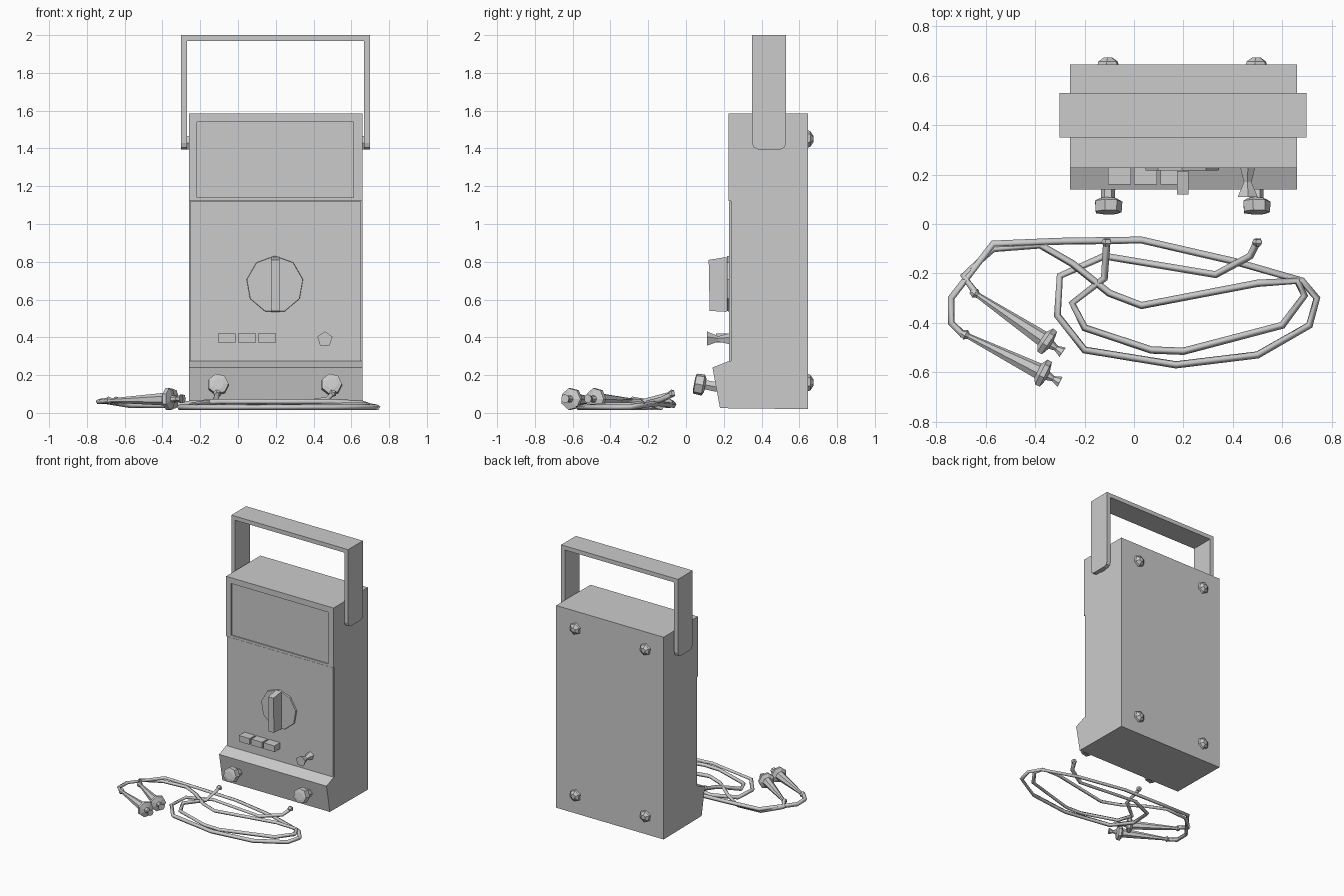
import bpy, bmesh, math
from mathutils import Vector

if "Cube" in bpy.data.objects:
    bpy.data.objects.remove(bpy.data.objects["Cube"])


def finish(name, bm):
    bmesh.ops.recalc_face_normals(bm, faces=bm.faces)
    me = bpy.data.meshes.new(name)
    bm.to_mesh(me)
    bm.free()
    ob = bpy.data.objects.new(name, me)
    bpy.context.collection.objects.link(ob)
    return ob


def prism(name, pts, axis, a, b):
    """Extrude a 2D outline along x (pts = y,z) or y (pts = x,z)."""
    bm = bmesh.new()

    def co(p, t):
        return (t, p[0], p[1]) if axis == 'x' else (p[0], t, p[1])
    f = bm.faces.new([bm.verts.new(co(p, a)) for p in pts])
    ext = bmesh.ops.extrude_face_region(bm, geom=[f])
    vec = Vector((b - a, 0, 0)) if axis == 'x' else Vector((0, b - a, 0))
    bmesh.ops.translate(bm, vec=vec, verts=[v for v in ext['geom'] if isinstance(v, bmesh.types.BMVert)])
    return finish(name, bm)


def box(name, x0, x1, y0, y1, z0, z1):
    return prism(name, [(x0, z0), (x1, z0), (x1, z1), (x0, z1)], 'y', y0, y1)


def lathe(name, start, direction, profile, sides=6, spin=0.0):
    """Revolve (distance, radius) pairs about an axis."""
    bm = bmesh.new()
    q = Vector(direction).to_track_quat('Z', 'Y')
    rings = []
    for d, r in profile:
        rings.append([bm.verts.new(Vector(start) + q @ Vector((
            r * math.cos(spin + math.tau * i / sides), r * math.sin(spin + math.tau * i / sides), d)))
            for i in range(sides)])
    for lo, hi in zip(rings, rings[1:]):
        for i in range(sides):
            j = (i + 1) % sides
            bm.faces.new((lo[i], lo[j], hi[j], hi[i]))
    bm.faces.new(rings[0])
    bm.faces.new(rings[-1])
    return finish(name, bm)


def cable(name, pts, radius=0.015):
    cu = bpy.data.curves.new(name, 'CURVE')
    cu.dimensions = '3D'
    cu.bevel_depth = radius
    cu.bevel_resolution = 0
    cu.use_fill_caps = True
    sp = cu.splines.new('POLY')
    sp.points.add(len(pts) - 1)
    for p, c in zip(sp.points, pts):
        p.co = (*c, 1)
    ob = bpy.data.objects.new(name, cu)
    bpy.context.collection.objects.link(ob)
    bpy.ops.object.select_all(action='DESELECT')
    ob.select_set(True)
    bpy.context.view_layer.objects.active = ob
    bpy.ops.object.convert(target='MESH')


# Case with the projecting socket foot
X0, X1 = -0.26, 0.66
prism("case", [(0.645, 0.02), (0.645, 1.585), (0.237, 1.585), (0.237, 0.275),
               (0.228, 0.275), (0.14, 0.24), (0.18, 0.025)], 'x', X0, X1)

# Front plate and display with a raised bezel
box("front_plate", -0.255, 0.652, 0.228, 0.24, 0.275, 1.12)
box("display", -0.217, 0.612, 0.234, 0.24, 1.14, 1.54)
box("bezel_top", X0, X1, 0.226, 0.24, 1.54, 1.585)
box("bezel_bottom", X0, X1, 0.226, 0.24, 1.122, 1.14)
box("bezel_left", X0, -0.217, 0.226, 0.24, 1.14, 1.54)
box("bezel_right", 0.612, X1, 0.226, 0.24, 1.14, 1.54)

# Carrying handle: two round-ended arms joined by a bar
arm = [(0.35, 1.97), (0.35, 1.43), (0.358, 1.405), (0.38, 1.395),
       (0.50, 1.395), (0.522, 1.405), (0.53, 1.43), (0.53, 1.97)]
for side, a, b in (("left", -0.302, -0.270), ("right", 0.666, 0.698)):
    prism("handle_arm_" + side, arm, 'x', a, b)
box("handle_bar", -0.302, 0.698, 0.35, 0.53, 1.968, 2.0)
for side, x, d in (("left", -0.275, 1), ("right", 0.67, -1)):
    lathe("handle_pivot_" + side, (x, 0.44, 1.43), (d, 0, 0), [(0, 0.04), (0.02, 0.04)], 6)

# Range selector dial and its grip
lathe("dial", (0.195, 0.23, 0.68), (0, -1, 0), [(0, 0.152), (0.014, 0.15)], 9, math.pi / 2)
prism("dial_grip", [(0.215, 0.535), (0.125, 0.54), (0.12, 0.81), (0.215, 0.825)], 'x', 0.175, 0.22)

# Three push buttons in a row
for i in range(3):
    x = -0.105 + i * 0.106
    box(f"button_{i + 1}", x, x + 0.093, 0.16, 0.23, 0.373, 0.42)

# Flared toggle
lathe("toggle", (0.46, 0.23, 0.39), (0, -1, 0),
      [(0, 0.032), (0.06, 0.016), (0.12, 0.042)], 5, 0.3)

# Sockets on the sloped foot, back screws
tilt = Vector((0, -0.98, 0.18))
for n, x in (("left", -0.105), ("right", 0.495)):
    lathe("socket_" + n, (x, 0.165, 0.137), tilt, [(0, 0.03), (0.065, 0.028)], 6)
    lathe("socket_collar_" + n, (x, 0.102, 0.145), tilt,
          [(0, 0.038), (0.012, 0.058), (0.055, 0.055), (0.06, 0.03)], 7)
    for lvl, z in (("lower", 0.16), ("upper", 1.45)):
        lathe(f"back_screw_{lvl}_{n}", (x, 0.64, z), (0, 1, 0),
              [(0, 0.048), (0.018, 0.042), (0.034, 0.018)], 6, 0.4)

# Coiled test leads
cable("lead_a", [(-0.11, -0.07, 0.10), (-0.12, -0.22, 0.06), (-0.25, -0.32, 0.04),
                 (-0.2, -0.42, 0.03), (0.07, -0.51, 0.03), (0.2, -0.515, 0.03),
                 (0.6, -0.41, 0.04), (0.69, -0.29, 0.04), (0.66, -0.23, 0.05),
                 (0.5, -0.24, 0.06), (0.03, -0.33, 0.06), (-0.1, -0.28, 0.06),
                 (-0.25, -0.16, 0.05), (-0.38, -0.085, 0.04), (-0.57, -0.1, 0.04),
                 (-0.69, -0.21, 0.06), (-0.64, -0.28, 0.07)])
cable("lead_b", [(0.5, -0.07, 0.10), (0.47, -0.13, 0.07), (0.33, -0.205, 0.05),
                 (-0.12, -0.13, 0.03), (-0.3, -0.21, 0.03), (-0.31, -0.37, 0.03),
                 (-0.2, -0.51, 0.03), (0.17, -0.57, 0.03), (0.5, -0.53, 0.03),
                 (0.71, -0.41, 0.03), (0.74, -0.3, 0.03), (0.68, -0.23, 0.04),
                 (0.4, -0.15, 0.05), (0.03, -0.065, 0.04), (-0.3, -0.07, 0.05),
                 (-0.57, -0.08, 0.06), (-0.74, -0.3, 0.06), (-0.74, -0.4, 0.06),
                 (-0.69, -0.45, 0.065)])
for n, x in (("a", -0.11), ("b", 0.5)):
    lathe("plug_" + n, (x, -0.09, 0.10), (0, 1, 0.2), [(0, 0.012), (0.015, 0.022), (0.03, 0.016)], 5)

# Tapered probes with finger guard and tip
for n, s, e in (("a", (-0.66, -0.27, 0.065), (-0.29, -0.52, 0.075)),
                ("b", (-0.70, -0.44, 0.065), (-0.30, -0.64, 0.075))):
    d = Vector(e) - Vector(s)
    k = d.length
    lathe("probe_" + n, s, d, [(0, 0.012), (0.02, 0.022), (0.035, 0.012),
                               (k - 0.10, 0.034), (k - 0.085, 0.06), (k - 0.065, 0.058),
                               (k - 0.055, 0.02), (k - 0.03, 0.012), (k, 0.024)], 7)
